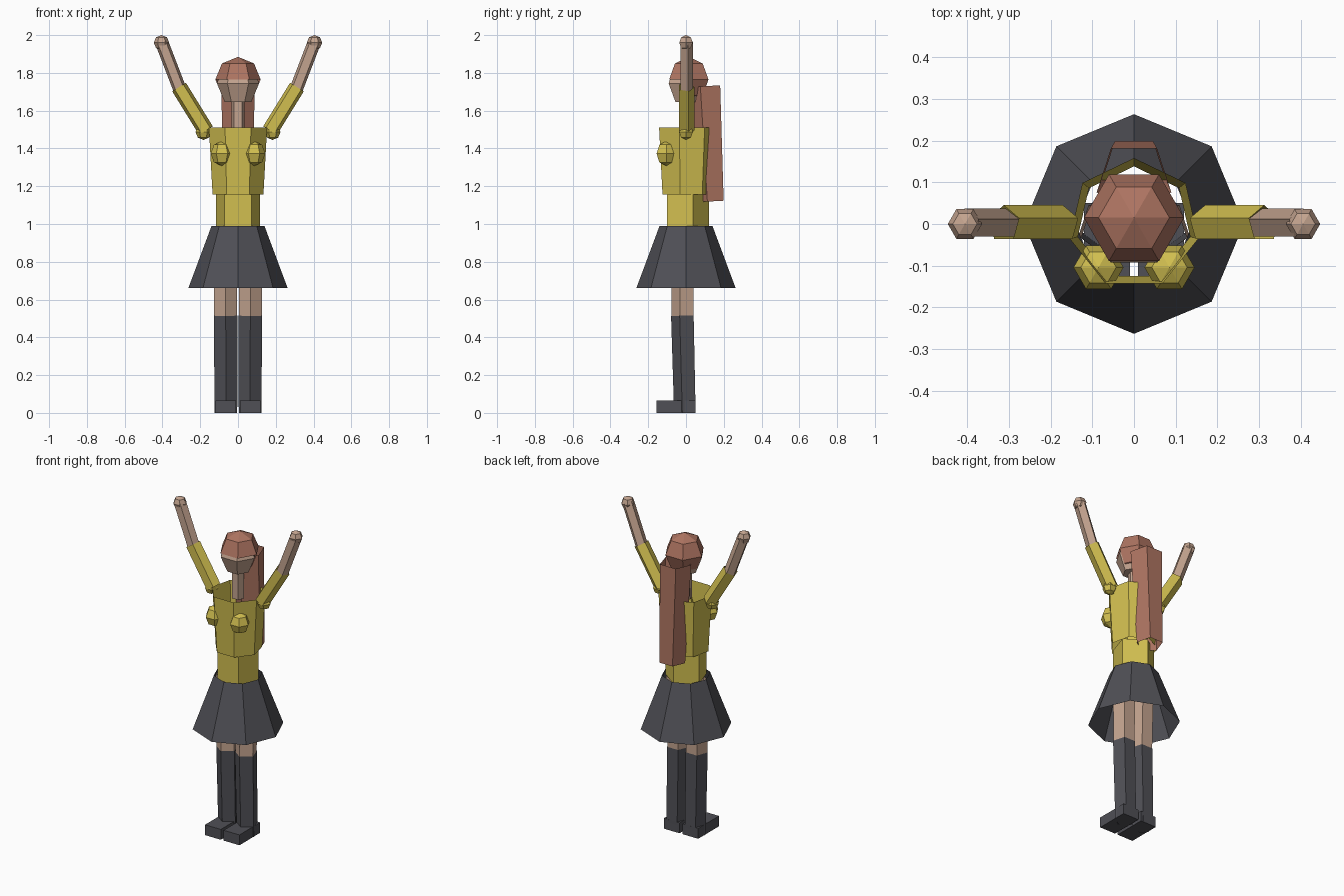
import bpy, bmesh, math
from mathutils import Vector

if "Cube" in bpy.data.objects:
    bpy.data.objects.remove(bpy.data.objects["Cube"])


def material(name, rgb):
    m = bpy.data.materials.new(name)
    m.diffuse_color = (*rgb, 1)
    m.use_nodes = True
    m.node_tree.nodes["Principled BSDF"].inputs["Base Color"].default_value = m.diffuse_color
    return m


YELLOW = material("yellow_cloth", (0.64, 0.52, 0.08))
DARK = material("dark_grey", (0.08, 0.08, 0.093))
HAIR = material("auburn_hair", (0.42, 0.175, 0.12))
SKIN = material("skin", (0.55, 0.37, 0.275))


def finish(name, bm, mat):
    me = bpy.data.meshes.new(name)
    bm.to_mesh(me)
    bm.free()
    me.materials.append(mat)
    ob = bpy.data.objects.new(name, me)
    bpy.context.collection.objects.link(ob)
    return ob


def loft(name, stations, n, phase, mat, keep=None):
    """Open flat-sided tube through (point, radius) stations.
    phase = angle in degrees of the first corner, measured from +y."""
    bm = bmesh.new()
    d = (Vector(stations[-1][0]) - Vector(stations[0][0])).normalized()
    v = Vector((0, 1, 0))
    v = (v - d * v.dot(d)).normalized()
    u = v.cross(d)
    rings = []
    for p, r in stations:
        ring = []
        for i in range(n):
            a = math.radians(phase) + 2 * math.pi * i / n
            ring.append(bm.verts.new(Vector(p) + (v * math.cos(a) + u * math.sin(a)) * r))
        rings.append(ring)
    for a, b in zip(rings, rings[1:]):
        for i in range(n):
            j = (i + 1) % n
            bm.faces.new((a[i], a[j], b[j], b[i]))
    bmesh.ops.remove_doubles(bm, verts=bm.verts, dist=1e-5)
    bmesh.ops.recalc_face_normals(bm, faces=bm.faces)
    if keep:
        drop = [f for f in bm.faces if not keep(f.calc_center_median())]
        bmesh.ops.delete(bm, geom=drop, context='FACES')
    return finish(name, bm, mat)


def ball(name, c, r, mat, rz=None, keep=None):
    """Six-sided, four-band sphere with corners on the x axis."""
    rz = rz or r
    st = []
    for k in range(5):
        t = math.pi * k / 4
        st.append(((c[0], c[1], c[2] - rz * math.cos(t)), r * math.sin(t)))
    return loft(name, st, 6, 90, mat, keep)


def box(name, lo, hi, mat):
    bm = bmesh.new()
    bmesh.ops.create_cube(bm, size=1)
    for vert in bm.verts:
        vert.co = Vector([(lo[k] + hi[k]) / 2 + vert.co[k] * (hi[k] - lo[k]) for k in range(3)])
    return finish(name, bm, mat)


# Body: seven-sided chest, five-sided waist, eight-sided skirt
loft("chest", [((0, 0, 1.155), 0.138), ((0, 0, 1.51), 0.158)], 7, 0, YELLOW)
loft("waist", [((0, 0, 0.97), 0.123), ((0, 0, 1.16), 0.123)], 5, 0, YELLOW)
loft("skirt", [((0, 0, 0.66), 0.263), ((0, 0, 0.99), 0.14)], 8, 0, DARK)
loft("neck", [((0, 0, 1.47), 0.036), ((0, 0, 1.68), 0.036)], 5, 0, SKIN)

# Head: face with tapered jaw, hair cap covering the top and back
loft("head", [((0, 0.005, 1.645), 0), ((0, 0.005, 1.645), 0.07), ((0, 0.005, 1.745), 0.112),
              ((0, 0.005, 1.80), 0.09), ((0, 0.005, 1.83), 0)], 6, 90, SKIN)
ball("hair_cap", (0, 0.015, 1.765), 0.12, HAIR,
     keep=lambda c: c.z > 1.765 or c.y > 0.015)
loft("hair_tail", [((0, 0.137, 1.12), 0.077), ((0, 0.105, 1.73), 0.094)], 5, 180, HAIR)

for side, s in (("left", 1), ("right", -1)):
    # Arms raised in a V
    shoulder, elbow, wrist = (s * 0.17, 0, 1.495), (s * 0.312, 0, 1.725), (s * 0.405, 0, 1.965)
    ball(side + "_bust", (s * 0.085, -0.104, 1.373), 0.06, YELLOW, 0.066)
    ball(side + "_shoulder", (s * 0.183, 0, 1.487), 0.042, YELLOW)
    loft(side + "_sleeve", [(shoulder, 0.045), (elbow, 0.045)], 5, 0, YELLOW)
    loft(side + "_forearm", [((s * 0.307, 0, 1.71), 0.037), (wrist, 0.037)], 5, 0, SKIN)
    ball(side + "_hand", (s * 0.405, 0, 1.96), 0.041, SKIN, 0.04)

    # Legs: thigh, tall boot and block foot
    loft(side + "_thigh", [((s * 0.065, -0.013, 0.51), 0.064), ((s * 0.07, -0.008, 0.97), 0.066)],
         5, 180, SKIN)
    loft(side + "_boot", [((s * 0.064, 0, 0.0), 0.063), ((s * 0.065, -0.013, 0.515), 0.066)],
         5, 180, DARK)
    x = sorted((s * 0.01, s * 0.12))
    box(side + "_foot", (x[0], -0.157, 0), (x[1], 0.05, 0.065), DARK)
